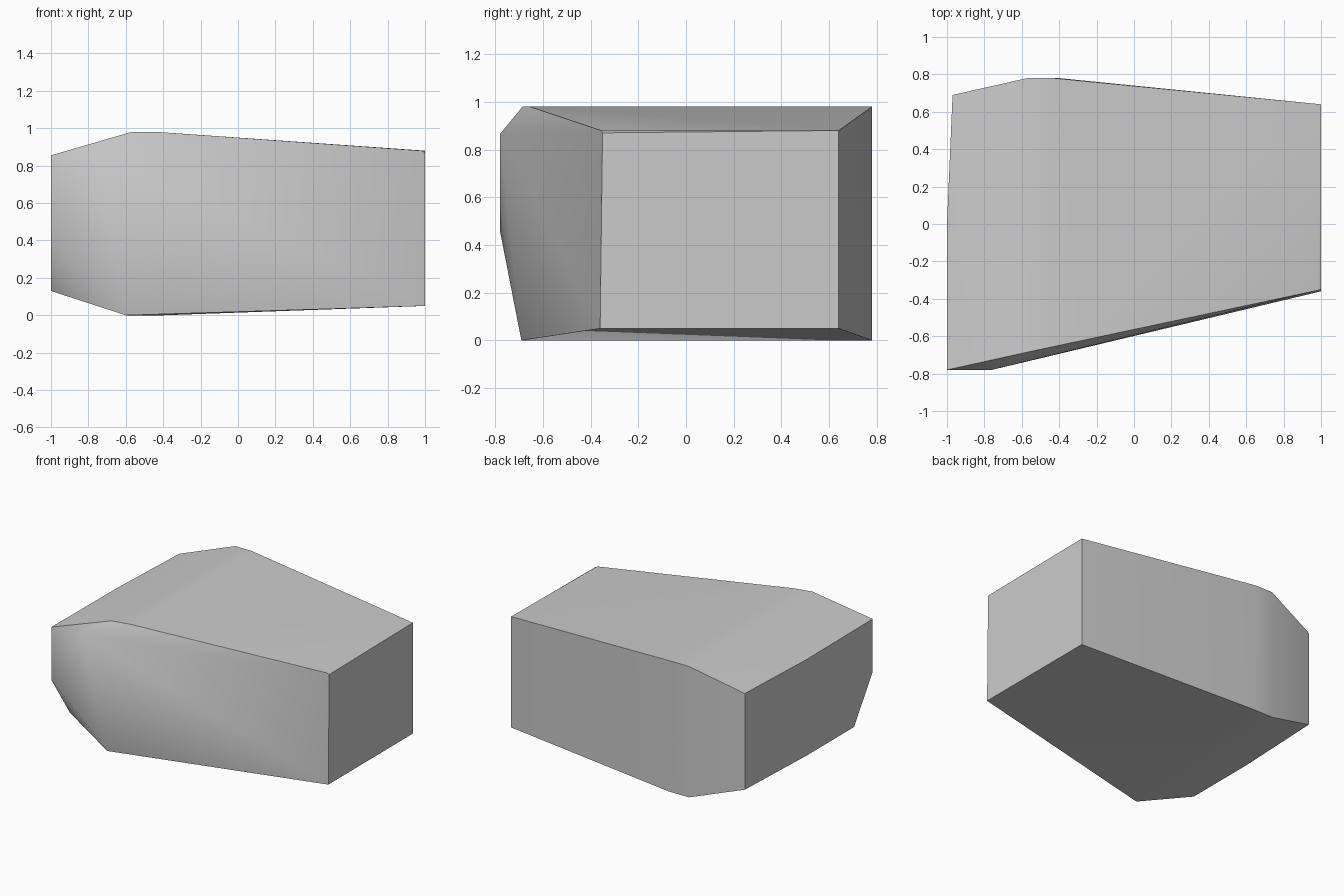
import bpy
import bmesh
from math import radians

cube = bpy.data.objects.get("Cube")
if cube:
    bpy.data.objects.remove(cube, do_unlink=True)

# Plain stone grey
grey = bpy.data.materials.new("stone_grey")
grey.use_nodes = True
colour = (0.6, 0.6, 0.6, 1)
grey.diffuse_color = colour
grey.node_tree.nodes["Principled BSDF"].inputs["Base Color"].default_value = colour

# Corner points of each cross-section along the block
blunt_end = [(-0.97, 0.69, 0.85), (-0.97, 0.69, 0.13),
             (-1, 0, 0.85), (-1, 0, 0.13), (-1, -0.56, 0.13),
             (-1, -0.78, 0.46), (-1, -0.78, 0.855)]
front_shoulder = [(-0.76, -0.78, 0.865), (-0.6, -0.69, 0)]
ridge = [(-0.57, -0.685, 0.98), (-0.57, 0.78, 0.98), (-0.57, 0.78, 0),
         (-0.43, -0.655, 0.98), (-0.43, 0.78, 0.98), (-0.4, 0.78, 0)]
tapered_end = [(1, -0.35, 0.87), (0.98, -0.355, 0.88), (1, 0.64, 0.88),
               (1, 0.64, 0.05), (1, -0.36, 0.05)]

# Wrap the sections in one faceted skin
bm = bmesh.new()
for point in blunt_end + front_shoulder + ridge + tapered_end:
    bm.verts.new(point)
bmesh.ops.convex_hull(bm, input=bm.verts[:])
loose = [v for v in bm.verts if not v.link_faces]
bmesh.ops.delete(bm, geom=loose, context='VERTS')
bmesh.ops.dissolve_limit(bm, angle_limit=radians(0.5),
                         verts=bm.verts[:], edges=bm.edges[:])
bmesh.ops.recalc_face_normals(bm, faces=bm.faces[:])

mesh = bpy.data.meshes.new("stone_block")
bm.to_mesh(mesh)
bm.free()
mesh.materials.append(grey)
block = bpy.data.objects.new("stone_block", mesh)
bpy.context.collection.objects.link(block)

# Soft bends, crisp corners
bpy.ops.object.select_all(action='DESELECT')
block.select_set(True)
bpy.context.view_layer.objects.active = block
bpy.ops.object.shade_smooth_by_angle(angle=radians(43))
